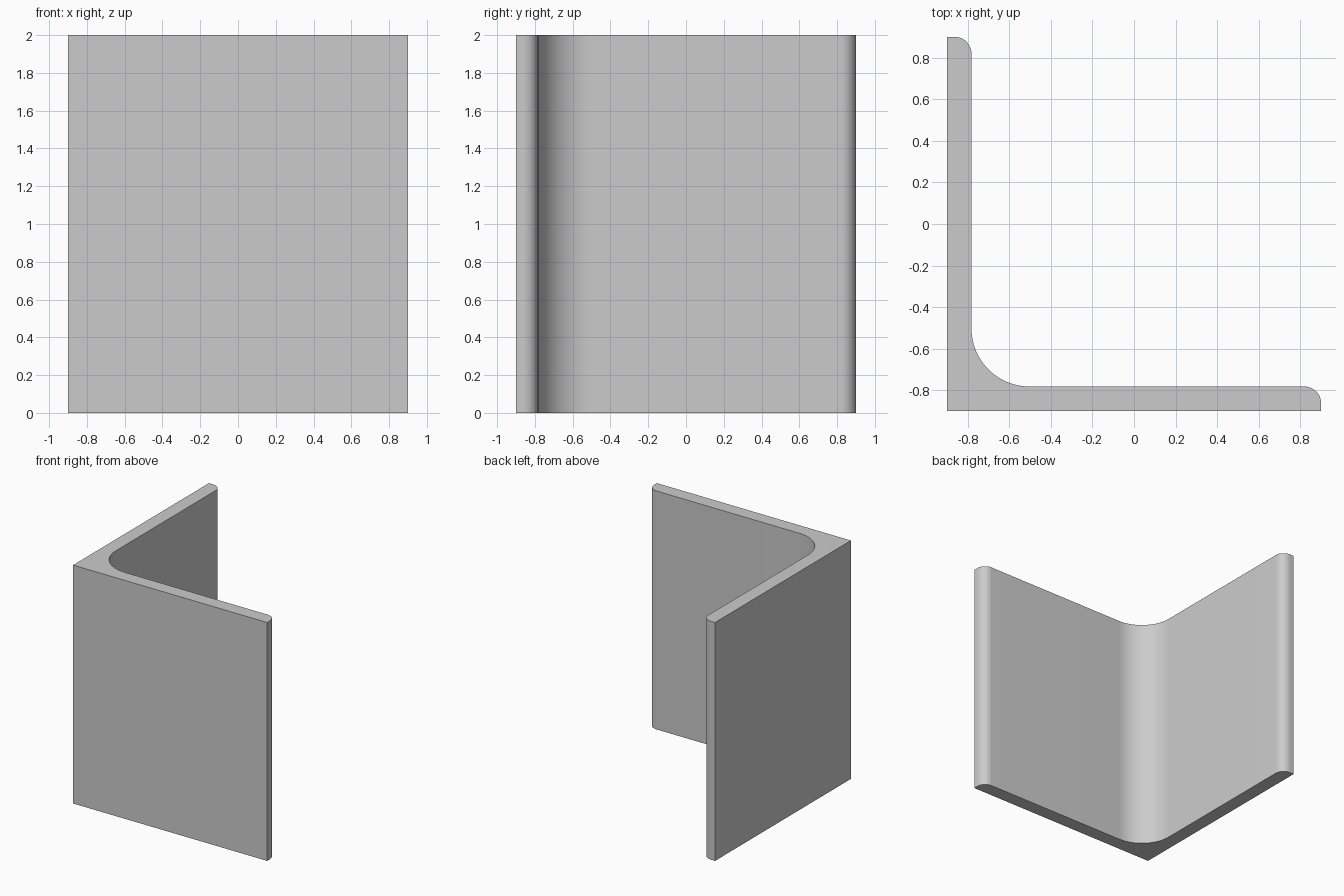
import bpy
import bmesh
from math import cos, sin, pi, radians

cube = bpy.data.objects.get("Cube")
if cube:
    bpy.data.objects.remove(cube, do_unlink=True)

HALF, HEIGHT = 0.9, 2.0      # half leg length, bar height
THICK = 0.118                # leg thickness
TOE, ROOT = 0.08, 0.28       # rounded leg tips, inner corner fillet
INNER = -HALF + THICK


def arc(cx, cy, r, start, end, steps):
    """Points along an arc, angles in units of pi."""
    angles = [pi * (start + (end - start) * i / steps) for i in range(steps + 1)]
    return [(cx + r * cos(a), cy + r * sin(a)) for a in angles]


# L-shaped cross-section, anticlockwise from the outer corner
profile = [(-HALF, -HALF), (HALF, -HALF)]
profile += arc(HALF - TOE, INNER - TOE, TOE, 0, 0.5, 12)
profile += arc(INNER + ROOT, INNER + ROOT, ROOT, 1.5, 1, 24)
profile += arc(INNER - TOE, HALF - TOE, TOE, 0, 0.5, 12)
profile.append((-HALF, HALF))

# Extrude the section upward
bm = bmesh.new()
base = bm.faces.new([bm.verts.new((x, y, 0)) for x, y in profile])
top = bmesh.ops.extrude_face_region(bm, geom=[base], use_keep_orig=True)["geom"]
bmesh.ops.translate(bm, vec=(0, 0, HEIGHT),
                    verts=[v for v in top if isinstance(v, bmesh.types.BMVert)])
bmesh.ops.recalc_face_normals(bm, faces=bm.faces)
mesh = bpy.data.meshes.new("angle_bar")
bm.to_mesh(mesh)
bm.free()

bar = bpy.data.objects.new("angle_bar", mesh)
bpy.context.collection.objects.link(bar)

# Plain grey metal
grey = bpy.data.materials.new("light_grey")
grey.use_nodes = True
color = (0.6, 0.6, 0.6, 1)
grey.diffuse_color = color
grey.node_tree.nodes["Principled BSDF"].inputs["Base Color"].default_value = color
mesh.materials.append(grey)

# Smooth the rounded faces, keep the square edges sharp
bpy.ops.object.select_all(action='DESELECT')
bar.select_set(True)
bpy.context.view_layer.objects.active = bar
bpy.ops.object.shade_smooth_by_angle(angle=radians(30))
